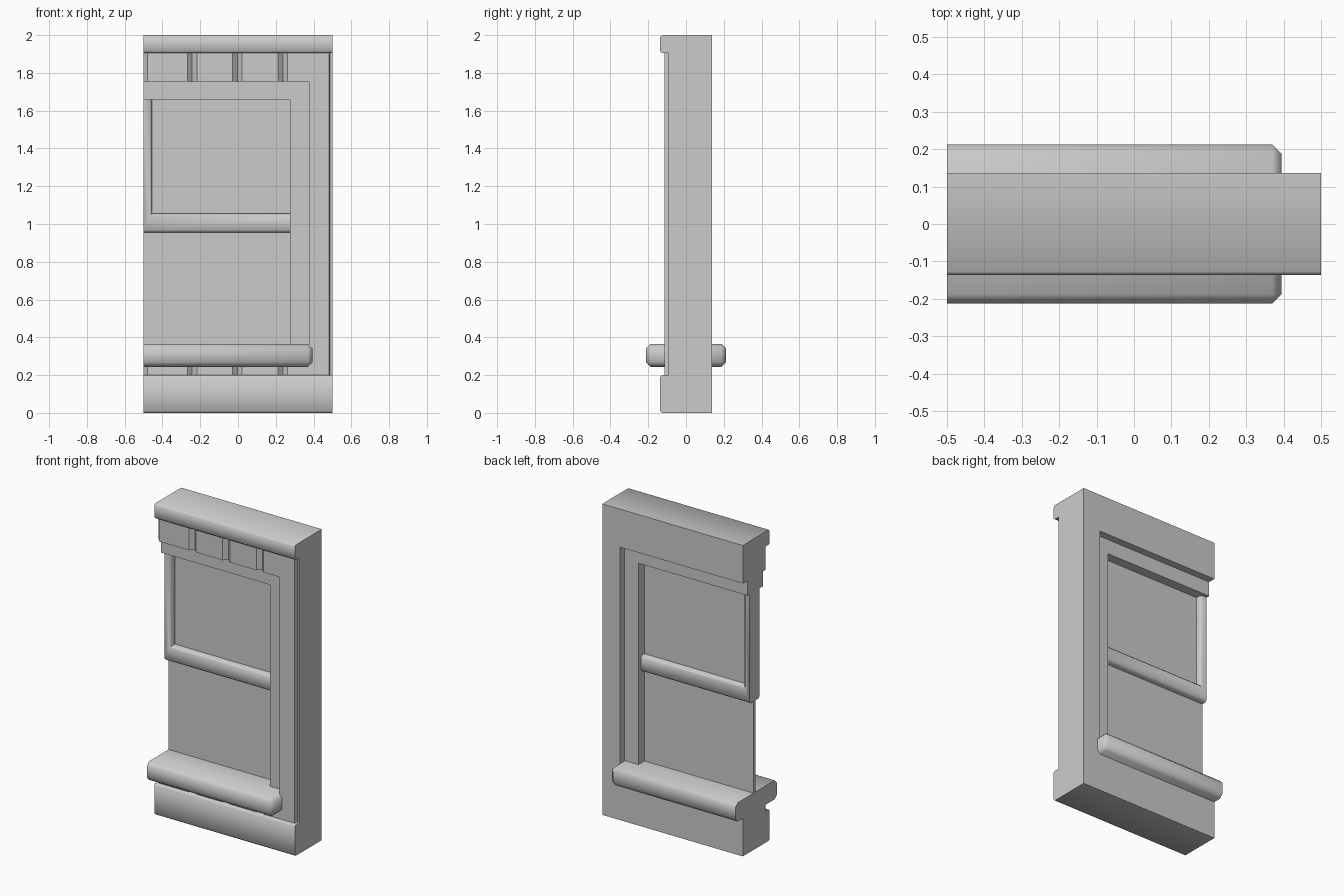
import bpy, bmesh, math

if "Cube" in bpy.data.objects:
    bpy.data.objects.remove(bpy.data.objects["Cube"], do_unlink=True)

grey = bpy.data.materials.new("plain_grey")
grey.use_nodes = True
grey.diffuse_color = (0.6, 0.6, 0.6, 1)
grey.node_tree.nodes["Principled BSDF"].inputs["Base Color"].default_value = (0.6, 0.6, 0.6, 1)

LEFT, RIGHT = -0.5, 0.5
BACK, LEDGE = 0.137, -0.137


def prism(name, points, axis, lo, hi, width=0, rule=None):
    """Extrude a 2D outline along an axis and chamfer the edges chosen by rule."""
    place = {"x": lambda a, b, h: (h, a, b),
             "y": lambda a, b, h: (a, h, b),
             "z": lambda a, b, h: (a, b, h)}[axis]
    bm = bmesh.new()
    low = [bm.verts.new(place(a, b, lo)) for a, b in points]
    high = [bm.verts.new(place(a, b, hi)) for a, b in points]
    bm.faces.new(low)
    bm.faces.new(high)
    for i in range(len(points)):
        j = (i + 1) % len(points)
        bm.faces.new((low[i], low[j], high[j], high[i]))
    bmesh.ops.recalc_face_normals(bm, faces=bm.faces)
    if width:
        edges = [e for e in bm.edges if rule(e.verts[0].co, e.verts[1].co)]
        bmesh.ops.bevel(bm, geom=edges, offset=width, segments=1,
                        profile=0.5, affect="EDGES")
    mesh = bpy.data.meshes.new(name)
    bm.to_mesh(mesh)
    bm.free()
    mesh.materials.append(grey)
    obj = bpy.data.objects.new(name, mesh)
    bpy.context.collection.objects.link(obj)
    return obj


def smooth(obj, degrees):
    bpy.ops.object.select_all(action="DESELECT")
    obj.select_set(True)
    bpy.context.view_layer.objects.active = obj
    bpy.ops.object.shade_smooth_by_angle(angle=math.radians(degrees))


def rect(a0, a1, b0, b1):
    return [(a0, b0), (a1, b0), (a1, b1), (a0, b1)]


# Wall with vertical boards: V grooves along the front, cut ends at both sides
face, groove, half = -0.115, -0.092, 0.025
outline = [(RIGHT, BACK), (LEFT, BACK), (LEFT, groove), (LEFT + 0.02, face)]
for i in range(3):
    x = -0.243 + 0.24 * i
    outline += [(x - half, face), (x, groove), (x + half, face)]
outline += [(RIGHT - 0.018, face), (RIGHT - 0.012, groove), (RIGHT, groove)]
wall = prism("board_wall", outline, "z", 0.2, 1.905)

# Window opening, running out through the left end
cutter = prism("opening_cutter", rect(-0.7, 0.375, 0.3, 1.755), "y", -0.4, 0.4)
cutter.hide_render = True
cutter.hide_viewport = True
cut = wall.modifiers.new("opening", "BOOLEAN")
cut.operation = "DIFFERENCE"
cut.solver = "EXACT"
cut.object = cutter

# Base and cornice with eased front edges
def front_edge(a, b):
    return a.y < 0 and b.y < 0 and abs(a.x - b.x) > 0.5

for name, z0, z1 in (("base", 0, 0.2), ("cornice", 1.905, 2)):
    smooth(prism(name, rect(LEDGE, BACK, z0, z1), "x", LEFT, RIGHT, 0.01, front_edge), 50)

# Casing: one side and the head of the window frame
prism("window_casing",
      [(0.275, 0.3), (0.375, 0.3), (0.375, 1.755), (LEFT, 1.755), (LEFT, 1.66), (0.275, 1.66)],
      "y", -0.067, 0.09)

# Upper sash: meeting rail and one stile, eased on front and back
def sash_edge(a, b):
    same_side = abs(a.y - b.y) < 0.001
    rail = abs(a.z - b.z) < 0.001 and a.z < 1.1
    stile = abs(a.x - b.x) < 0.001 and abs(a.x + 0.455) < 0.001
    return same_side and (rail or stile)

smooth(prism("window_sash",
             [(LEFT, 0.955), (0.275, 0.955), (0.275, 1.055), (-0.455, 1.055),
              (-0.455, 1.66), (LEFT, 1.66)],
             "y", -0.034, 0.067, 0.012, sash_edge), 50)

# Pane
prism("window_pane", rect(LEFT, 0.28, 0.3, 1.67), "y", 0.008, 0.028)

# Sill through the wall, chamfered all round except at the cut end
smooth(prism("window_sill", rect(-0.212, 0.212, 0.244, 0.365), "x", LEFT, 0.394, 0.024,
             lambda a, b: max(a.x, b.x) > 0), 50)
